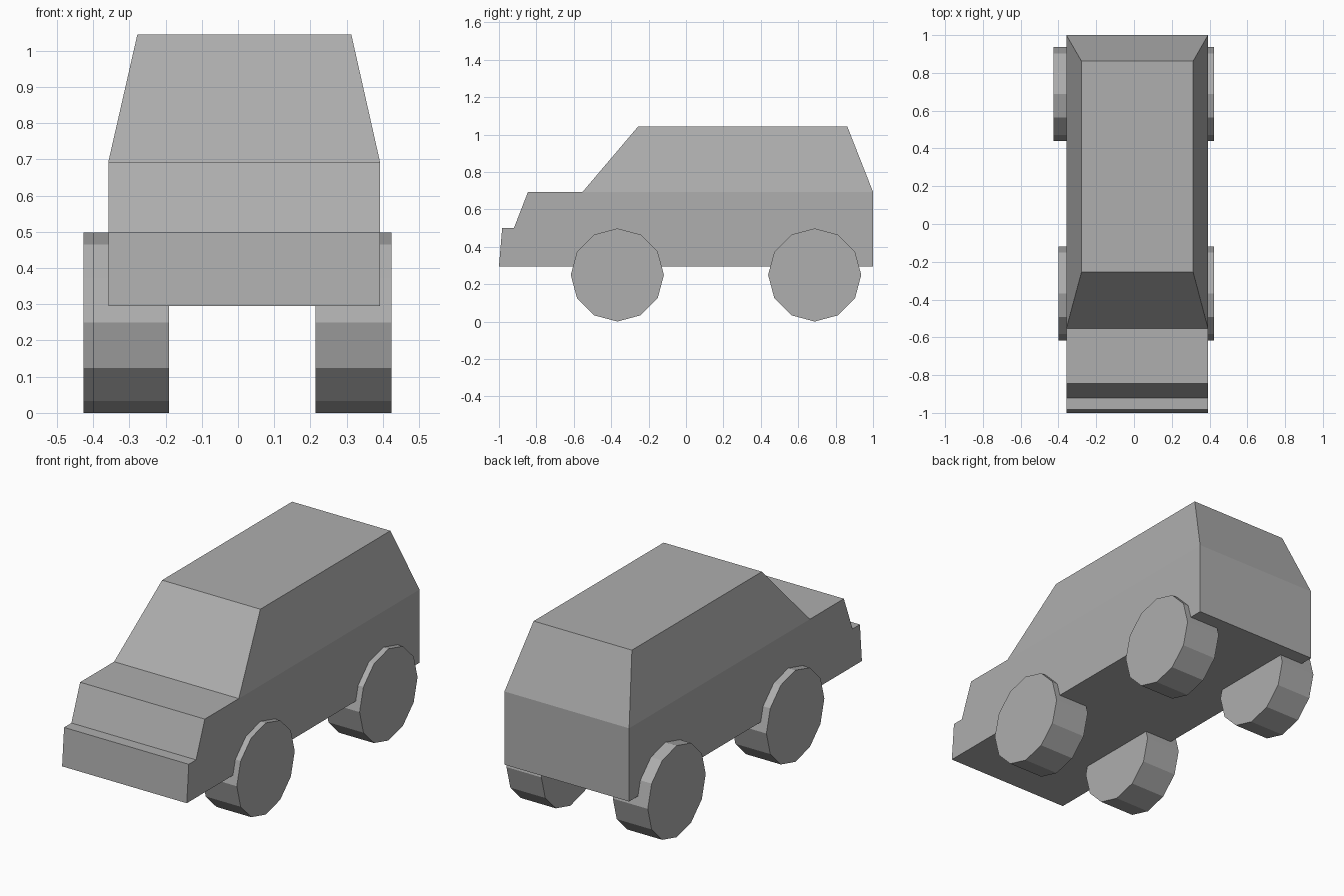
import bpy
import bmesh
import math
from mathutils import Matrix

cube = bpy.data.objects.get("Cube")
if cube:
    bpy.data.objects.remove(cube, do_unlink=True)

grey = bpy.data.materials.new("plain_grey")
grey.use_nodes = True
grey.diffuse_color = (0.425, 0.425, 0.425, 1)
grey.node_tree.nodes["Principled BSDF"].inputs["Base Color"].default_value = grey.diffuse_color


def finish(bm, name):
    bmesh.ops.recalc_face_normals(bm, faces=bm.faces)
    mesh = bpy.data.meshes.new(name)
    bm.to_mesh(mesh)
    bm.free()
    mesh.materials.append(grey)
    obj = bpy.data.objects.new(name, mesh)
    bpy.context.collection.objects.link(obj)
    return obj


# Car body: lower side outline, with the cabin rising from its belt line
LEFT, RIGHT = 0.392, -0.358
ROOF_LEFT, ROOF_RIGHT = 0.313, -0.278
BELT, ROOF = 0.693, 1.044
lower = [(1, 0.295), (-1, 0.295), (-0.983, 0.5), (-0.92, 0.5),
         (-0.845, BELT), (-0.553, BELT), (1, BELT)]

bm = bmesh.new()
right_side = [bm.verts.new((RIGHT, y, z)) for y, z in lower]
left_side = [bm.verts.new((LEFT, y, z)) for y, z in lower]
bm.faces.new(right_side)
bm.faces.new(left_side)
count = len(lower)
for i in range(count):
    j = (i + 1) % count
    if i != count - 2:  # the cabin covers this span
        bm.faces.new((right_side[i], right_side[j], left_side[j], left_side[i]))

# Tapered cabin: sloped windscreen, sides, back and flat roof
belt = [right_side[5], left_side[5], left_side[6], right_side[6]]
roof = [bm.verts.new((x, y, ROOF)) for x, y in
        ((ROOF_RIGHT, -0.255), (ROOF_LEFT, -0.255), (ROOF_LEFT, 0.862), (ROOF_RIGHT, 0.862))]
for i in range(4):
    j = (i + 1) % 4
    bm.faces.new((belt[i], belt[j], roof[j], roof[i]))
bm.faces.new(roof)
finish(bm, "car_body")


# Twelve-sided wheels, each with its own sideways position
def wheel(name, x, y):
    bm = bmesh.new()
    bmesh.ops.create_cone(bm, cap_ends=True, segments=12, radius1=0.249,
                          radius2=0.249, depth=0.21,
                          matrix=Matrix.Rotation(math.pi / 2, 4, 'Y'))
    finish(bm, name).location = (x, y, 0.249)


FRONT_AXLE, REAR_AXLE = -0.367, 0.688
wheel("front_left_wheel", 0.319, FRONT_AXLE)
wheel("rear_left_wheel", 0.319, REAR_AXLE)
wheel("front_right_wheel", -0.296, FRONT_AXLE)
wheel("rear_right_wheel", -0.321, REAR_AXLE)
